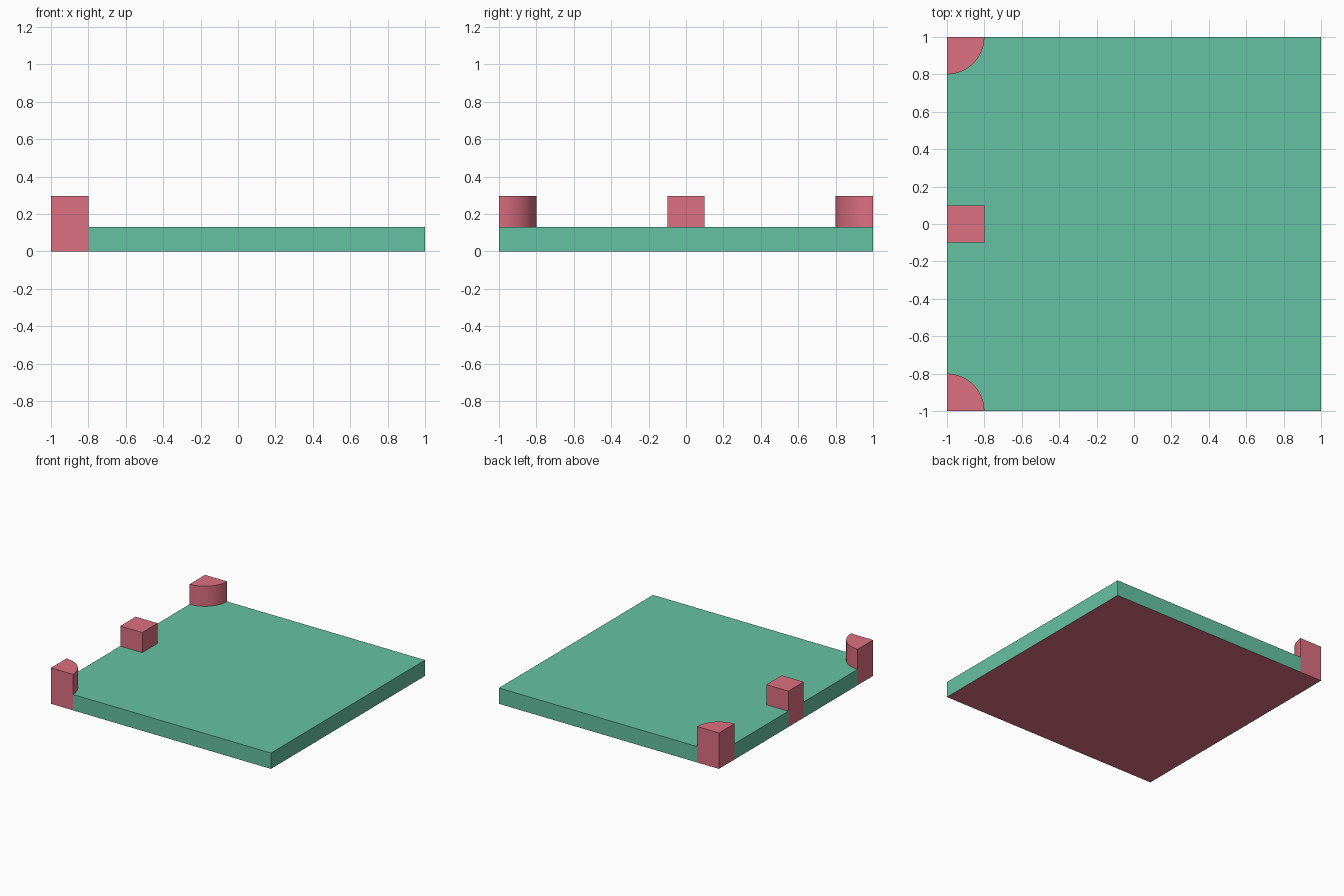
import bpy, bmesh
from math import cos, sin, pi

if "Cube" in bpy.data.objects:
    bpy.data.objects.remove(bpy.data.objects["Cube"])

SLAB_H, POST_H, R, SEG = 0.13, 0.295, 0.2, 16


def material(name, rgb):
    m = bpy.data.materials.new(name)
    m.diffuse_color = (*rgb, 1)
    m.use_nodes = True
    m.node_tree.nodes["Principled BSDF"].inputs["Base Color"].default_value = m.diffuse_color
    return m


green = material("green", (0.13, 0.54, 0.36))
red = material("red", (0.72, 0.16, 0.22))


def prism(name, outline, height, mats):
    """Extrude a flat outline from z = 0; the last material goes on the underside."""
    bm = bmesh.new()
    base = bm.faces.new([bm.verts.new((x, y, 0)) for x, y in outline])
    ext = bmesh.ops.extrude_face_region(bm, geom=[base], use_keep_orig=True)
    top = [v for v in ext["geom"] if isinstance(v, bmesh.types.BMVert)]
    bmesh.ops.translate(bm, verts=top, vec=(0, 0, height))
    bmesh.ops.recalc_face_normals(bm, faces=bm.faces)
    for f in bm.faces:
        if f.normal.z < -0.5:
            f.material_index = len(mats) - 1
    me = bpy.data.meshes.new(name)
    bm.to_mesh(me)
    bm.free()
    for m in mats:
        me.materials.append(m)
    ob = bpy.data.objects.new(name, me)
    bpy.context.collection.objects.link(ob)
    return ob


def arc(side):
    """Quarter circle about the left corner, from the left edge to the side edge."""
    return [(-1 + R * sin(t), side * (1 - R * cos(t)))
            for t in (pi / 2 * i / SEG for i in range(SEG + 1))]


# the quarter arcs, front and back, start on the left edge
front_arc = arc(-1)
back_arc = arc(1)
front_arc, back_arc = front_arc, back_arc
square = [(-1, -0.1), (-0.8, -0.1), (-0.8, 0.1), (-1, 0.1)]

# slab with pockets for the three posts, red underneath
prism("slab", front_arc + [(1, -1), (1, 1)] + back_arc[::-1] + square[::-1], SLAB_H, [green, red])

# middle post and rounded corner posts, running down to the floor
posts = [prism("middle_post", square, POST_H, [red]),
         prism("front_corner_post", front_arc + [(-1, -1)], POST_H, [red]),
         prism("back_corner_post", back_arc + [(-1, 1)], POST_H, [red])]
for ob in posts[1:]:
    bpy.ops.object.select_all(action='DESELECT')
    ob.select_set(True)
    bpy.context.view_layer.objects.active = ob
    bpy.ops.object.shade_smooth_by_angle(angle=pi / 6)
